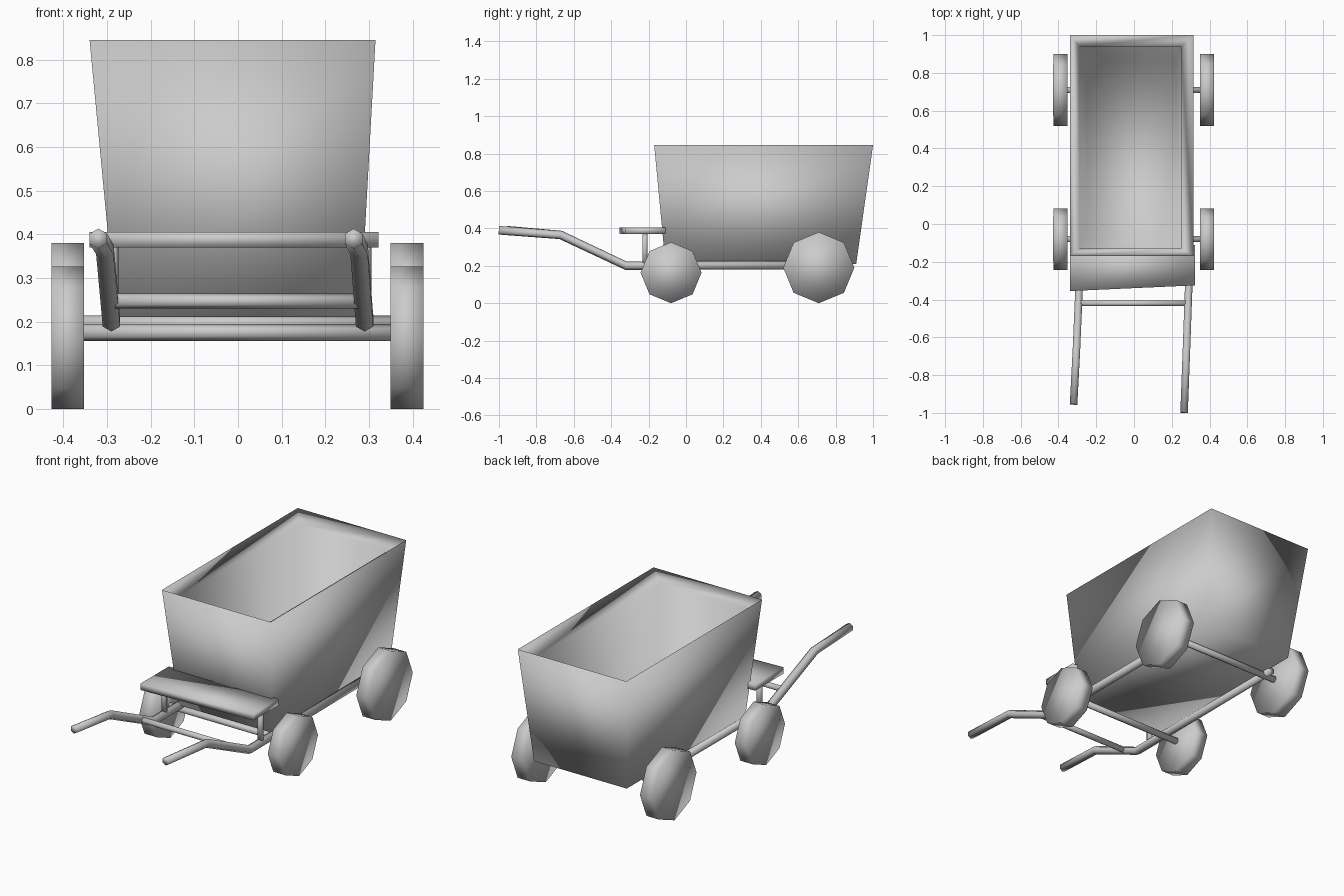
import bpy, bmesh, math
from mathutils import Matrix, Vector

cube = bpy.data.objects.get("Cube")
if cube:
    bpy.data.objects.remove(cube, do_unlink=True)

grey = bpy.data.materials.new("plain grey")
grey.use_nodes = True
COLOUR = (0.6, 0.6, 0.6, 1)
grey.diffuse_color = COLOUR
grey.node_tree.nodes["Principled BSDF"].inputs["Base Color"].default_value = COLOUR


def finish(name, bm):
    """Turn a bmesh into a smooth grey object."""
    bmesh.ops.recalc_face_normals(bm, faces=bm.faces)
    mesh = bpy.data.meshes.new(name)
    bm.to_mesh(mesh)
    bm.free()
    mesh.materials.append(grey)
    mesh.shade_smooth()
    obj = bpy.data.objects.new(name, mesh)
    bpy.context.collection.objects.link(obj)
    return obj


def loft(name, rings):
    """Join rings of points with side faces and cap both ends."""
    bm = bmesh.new()
    loops = [[bm.verts.new(p) for p in ring] for ring in rings]
    for a, b in zip(loops, loops[1:]):
        n = len(a)
        for i in range(n):
            bm.faces.new((a[i], a[(i + 1) % n], b[(i + 1) % n], b[i]))
    bm.faces.new(loops[0])
    bm.faces.new(loops[-1])
    return finish(name, bm)


def rect(x0, x1, y0, y1, z):
    return [(x0, y0, z), (x1, y0, z), (x1, y1, z), (x0, y1, z)]


def bar(name, points, radius, sides=6):
    """Sweep a polygon along a path, mitred at the bends."""
    pts = [Vector(p) for p in points]
    rings = []
    for i, p in enumerate(pts):
        t = (pts[min(i + 1, len(pts) - 1)] - pts[max(i - 1, 0)]).normalized()
        ref = Vector((0, 0, 1)) if abs(t.z) < 0.9 else Vector((1, 0, 0))
        u = t.cross(ref).normalized()
        v = u.cross(t)
        angles = [2 * math.pi * (k + 0.5) / sides for k in range(sides)]
        rings.append([p + radius * (u * math.cos(a) + v * math.sin(a)) for a in angles])
    return loft(name, rings)


def wheel(name, x, y, z, radius, width):
    bm = bmesh.new()
    bmesh.ops.create_cone(bm, cap_ends=True, segments=8, radius1=radius, radius2=radius,
                          depth=width, matrix=Matrix.Rotation(math.pi / 2, 4, "Y"))
    obj = finish(name, bm)
    obj.location = (x, y, z)


# Tapered open bin with a rim sloping inward to the cavity
loft("cart_bin", [
    rect(-0.28, 0.28, -0.11, 0.91, 0.21),
    rect(-0.34, 0.315, -0.17, 1.0, 0.845),
    rect(-0.29, 0.25, -0.13, 0.94, 0.795),
    rect(-0.25, 0.22, -0.07, 0.86, 0.26),
])

# Wheels and axles
for place, y, z, radius, axle_z in (("front", -0.08, 0.163, 0.163, 0.175),
                                    ("rear", 0.71, 0.19, 0.19, 0.195)):
    for side, x in (("right", -0.39), ("left", 0.387)):
        wheel(f"{place}_{side}_wheel", x, y, z, radius, 0.075)
    bar(f"{place}_axle", [(-0.37, y, axle_z), (0.37, y, axle_z)], 0.019)

# Side rails that bend up into the pull handles, and the seat posts
for side, s, tip_x, tip_y in (("right", -1, -0.32, -0.955), ("left", 1, 0.265, -1.0)):
    x = 0.29 * s
    bar(f"{side}_rail_and_handle", [
        (x, 0.76, 0.205), (x, -0.32, 0.2),
        (x + (tip_x - x) * 0.5, -0.67, 0.365), (tip_x, tip_y, 0.39)], 0.023)
    bar(f"{side}_seat_post", [(x, -0.22, 0.2), (x, -0.22, 0.38)], 0.016)

bar("handle_crossbar", [(-0.29, -0.42, 0.247), (0.29, -0.42, 0.247)], 0.017)

# Seat plank, with a slightly skewed front edge
plank = [(-0.34, -0.355), (0.322, -0.325), (0.322, -0.11), (-0.34, -0.11)]
loft("seat_plank", [[(x, y, z) for x, y in plank] for z in (0.37, 0.405)])
